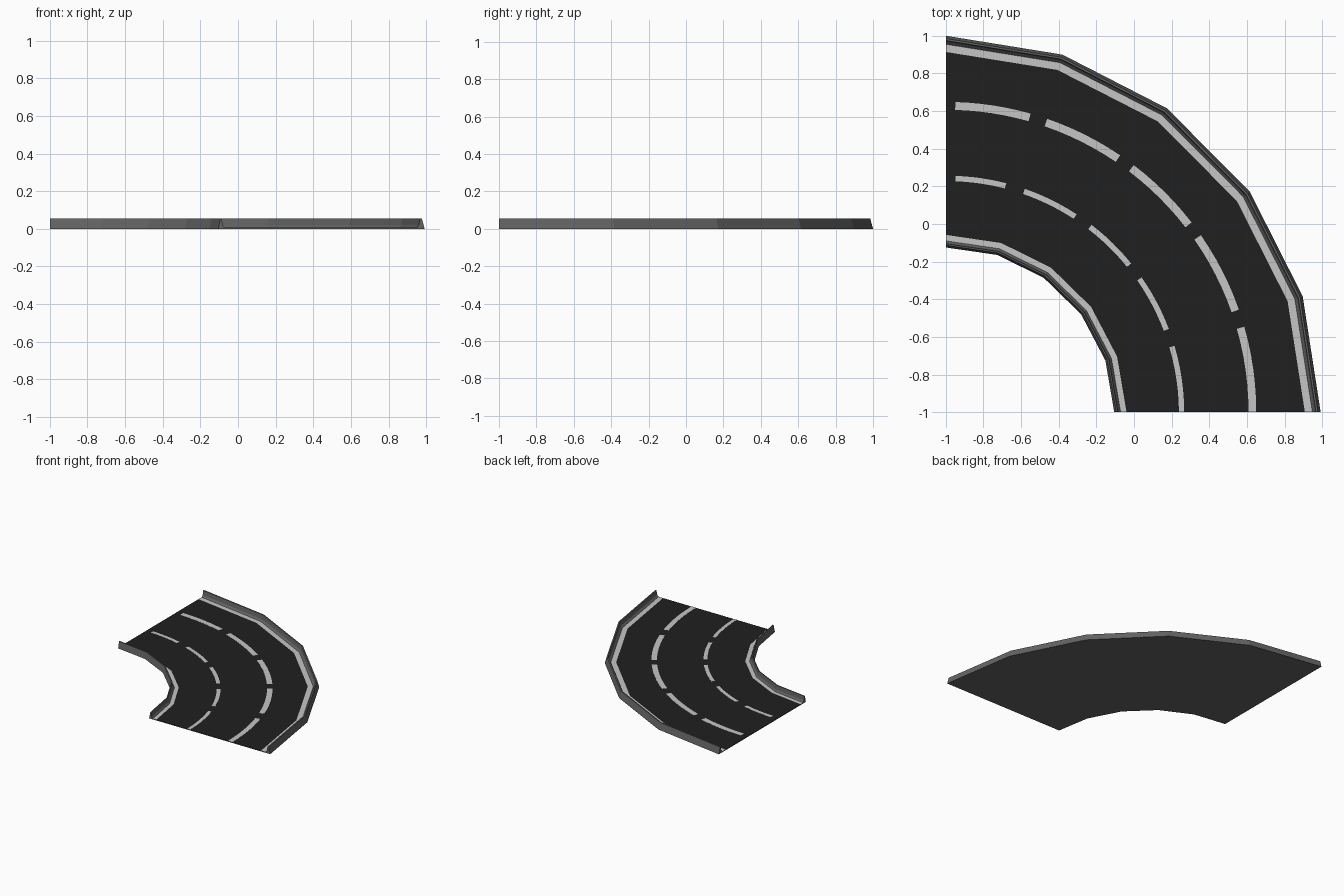
import bpy, bmesh, math

if "Cube" in bpy.data.objects:
    bpy.data.objects.remove(bpy.data.objects["Cube"])

CX, CY = -0.998, -1.0      # turning centre of the bend
SEG = 5                    # low-poly segments in the quarter turn


def material(name, v):
    m = bpy.data.materials.new(name)
    m.diffuse_color = (v, v, v, 1)
    m.use_nodes = True
    m.node_tree.nodes["Principled BSDF"].inputs["Base Color"].default_value = m.diffuse_color
    return m


ASPHALT = material("asphalt", 0.014)
PAINT = material("white_paint", 0.56)
CONCRETE = material("concrete", 0.125)


def sweep(name, profile, mats, a0=90.0, a1=0.0, steps=SEG):
    """Sweep a closed (radius, z) profile round the bend; mats has one index per side."""
    bm = bmesh.new()
    rings = []
    for i in range(steps + 1):
        a = math.radians(a0 + (a1 - a0) * i / steps)
        t = 1 - a / (math.pi / 2)
        ring = []
        for r, z in profile:
            # the road narrows slightly towards the front end
            r += t * (0.018 - 0.028 * (r - 0.875) / 1.125)
            ring.append(bm.verts.new((CX + r * math.cos(a), CY + r * math.sin(a), z)))
        rings.append(ring)
    n = len(profile)
    for A, B in zip(rings, rings[1:]):
        for k in range(n):
            f = bm.faces.new((A[k], A[(k + 1) % n], B[(k + 1) % n], B[k]))
            f.material_index = mats[k]
    for ring in (rings[0], rings[-1]):
        bm.faces.new(ring).material_index = mats[0]
    bmesh.ops.recalc_face_normals(bm, faces=bm.faces)
    me = bpy.data.meshes.new(name)
    bm.to_mesh(me)
    bm.free()
    for m in (ASPHALT, PAINT, CONCRETE):
        me.materials.append(m)
    ob = bpy.data.objects.new(name, me)
    bpy.context.collection.objects.link(ob)
    return ob


TOP = 0.006

# road slab: concrete underside, asphalt top with painted edge lines
sweep("road_slab",
      [(0.88, 0), (1.995, 0), (1.995, TOP), (1.957, TOP), (1.914, TOP),
       (0.942, TOP), (0.908, TOP), (0.88, TOP)],
      [2, 0, 0, 1, 0, 1, 0, 0])


# stepped barriers along both edges
def barrier(name, edge, direction, width):
    shape = [(0, 0), (0.33, 0.054), (0.56, 0.054), (0.7, 0.02), (1, TOP), (1, 0.001)]
    sweep(name, [(edge + direction * width * u, z) for u, z in shape], [2] * 6)


barrier("outer_barrier", 2.0, -1, 0.045)
barrier("inner_barrier", 0.875, 1, 0.035)

# dashed lane lines as thin curved plates
for label, radius, width, dashes in (
        ("outer", 1.628, 0.042, ((88.3, 74.2), (71.0, 55.9), (52.8, 37.7), (34.8, 19.3), (16.0, 0))),
        ("inner", 1.242, 0.029, ((87.7, 75.3), (70.6, 56.6), (52.2, 38.8), (34.6, 20.5), (16.2, 0)))):
    for i, (a0, a1) in enumerate(dashes):
        lo, hi = radius - width / 2, radius + width / 2
        sweep(f"{label}_lane_dash_{i + 1}",
              [(lo, TOP - 0.002), (hi, TOP - 0.002), (hi, TOP + 0.001), (lo, TOP + 0.001)],
              [1] * 4, a0, a1, 6)
